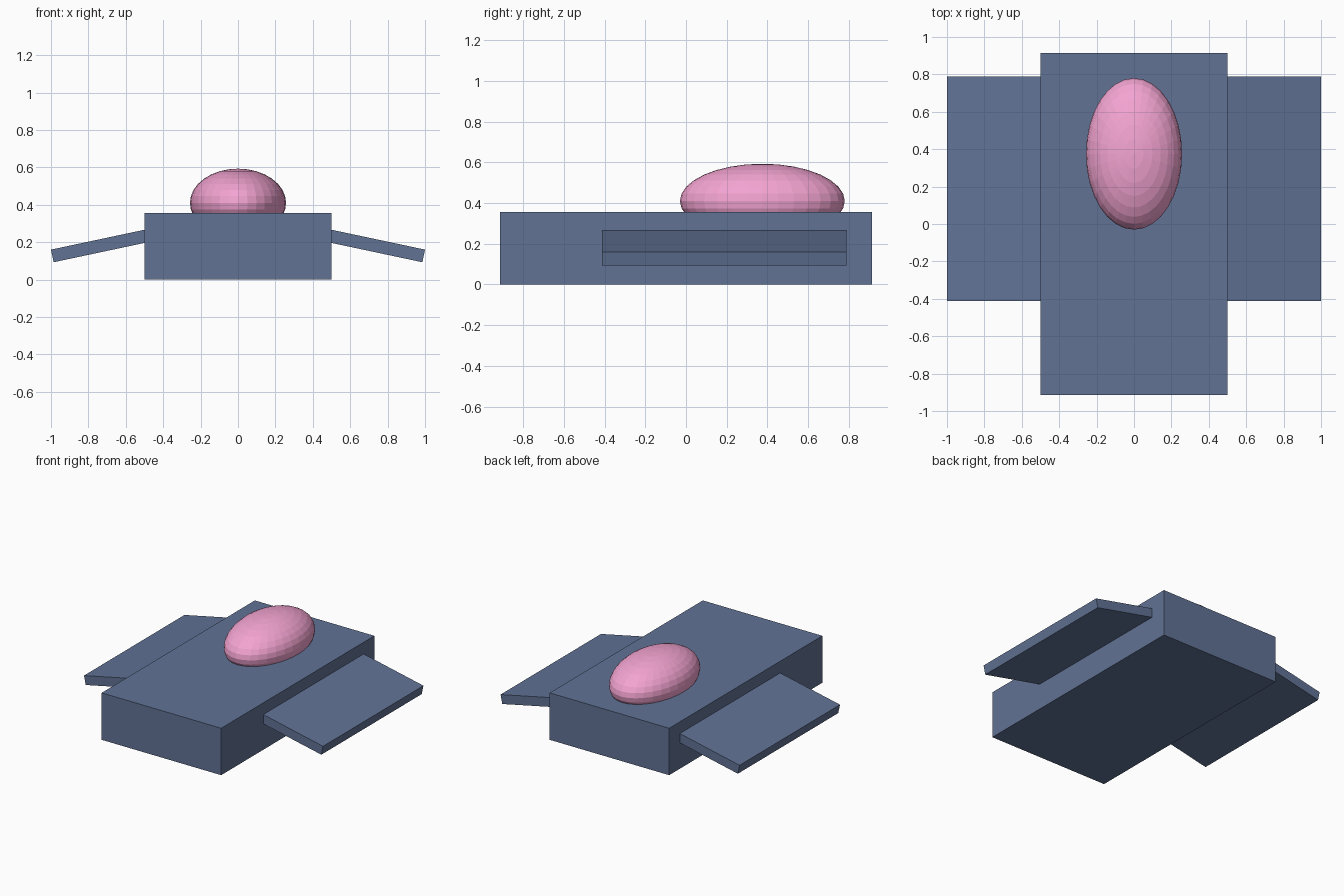
import bpy
from math import radians, sin, cos
from mathutils import Matrix

if "Cube" in bpy.data.objects:
    bpy.data.objects.remove(bpy.data.objects["Cube"])


def material(name, color):
    m = bpy.data.materials.new(name)
    m.diffuse_color = (*color, 1)
    m.use_nodes = True
    m.node_tree.nodes["Principled BSDF"].inputs["Base Color"].default_value = m.diffuse_color
    return m


blue = material("slate_blue", (0.12, 0.17, 0.30))
pink = material("pink", (0.90, 0.37, 0.64))


def box(name, size, loc, tilt=0.0):
    bpy.ops.mesh.primitive_cube_add(size=1, location=loc)
    ob = bpy.context.object
    ob.name = name
    ob.data.transform(Matrix.Rotation(tilt, 4, 'Y') @ Matrix.Diagonal((*size, 1)))
    ob.data.materials.append(blue)
    return ob


# Main slab
box("body", (1.0, 1.83, 0.355), (0, 0, 0.1775))

# Drooping side wings, inner ends buried in the body
tilt = radians(12)
length, thick = 0.56, 0.069
tip_x, tip_z = 1.0, 0.16   # upper outer edge of the wing
for side, s in (("right", 1), ("left", -1)):
    cx = tip_x - cos(tilt) * length / 2 - sin(tilt) * thick / 2
    cz = tip_z + sin(tilt) * length / 2 - cos(tilt) * thick / 2
    box(side + "_wing", (length, 1.20, thick), (s * cx, 0.188, cz), s * tilt)

# Oval dome sunk slightly into the body
bpy.ops.mesh.primitive_uv_sphere_add(segments=32, ring_count=16, radius=1,
                                     location=(0, 0.375, 0.41))
dome = bpy.context.object
dome.name = "dome"
dome.data.transform(Matrix.Diagonal((0.257, 0.405, 0.183, 1)))
dome.data.materials.append(pink)
